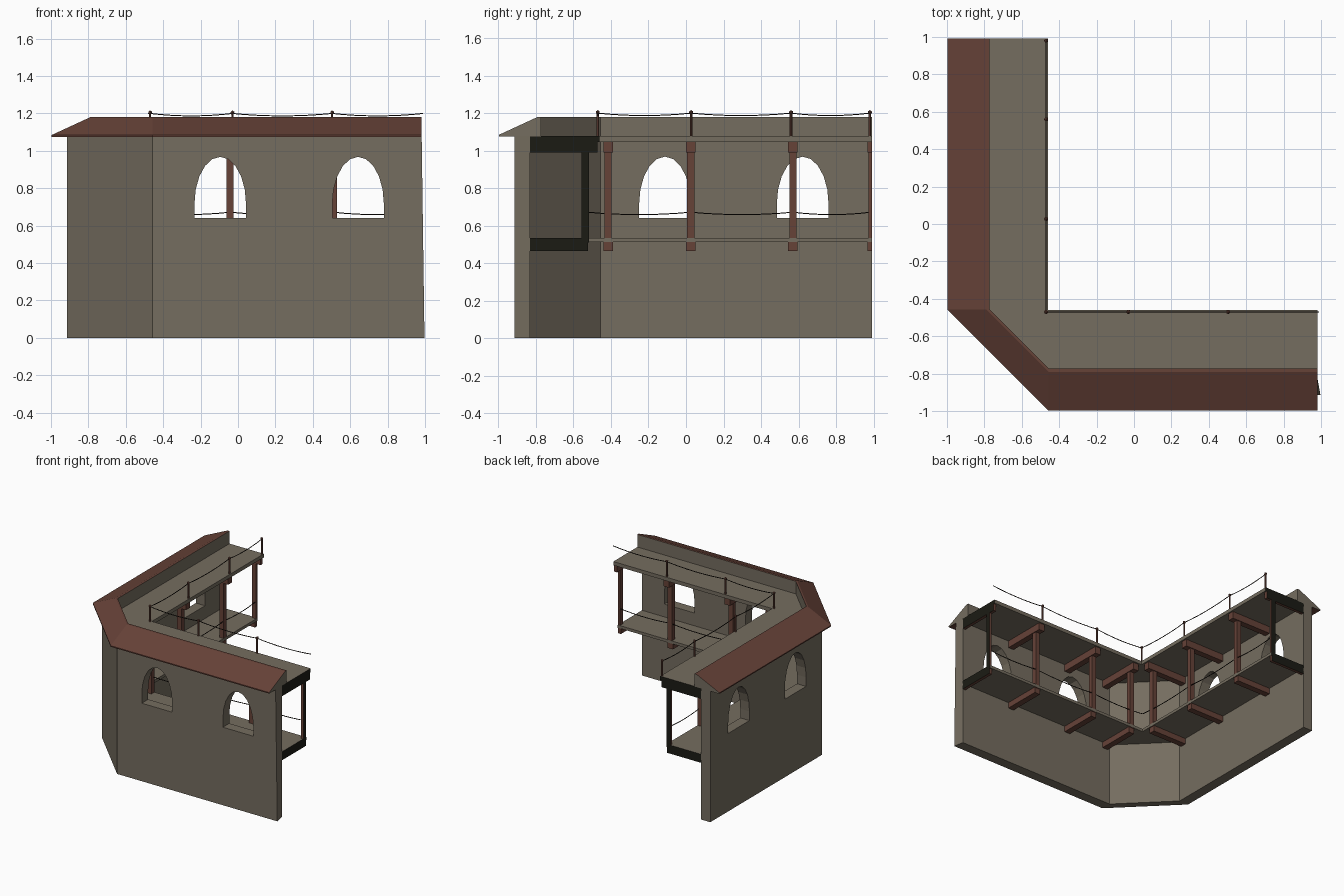
import bpy, bmesh, math

if "Cube" in bpy.data.objects:
    bpy.data.objects.remove(bpy.data.objects["Cube"])

BEND, END_X, END_Y = -0.457, 0.982, 0.992


def material(name, rgb):
    m = bpy.data.materials.new(name)
    m.diffuse_color = (*rgb, 1)
    m.use_nodes = True
    m.node_tree.nodes["Principled BSDF"].inputs["Base Color"].default_value = m.diffuse_color
    return m


STONE = material("stone", (0.178, 0.153, 0.115))
WOOD = material("red_brown_wood", (0.133, 0.054, 0.039))
DARK = material("dark_end_grain", (0.011, 0.011, 0.007))
ROPE = material("dark_rope", (0.014, 0.010, 0.007))


def finish(bm, name, mats, rule=None):
    bm.normal_update()
    bmesh.ops.recalc_face_normals(bm, faces=bm.faces)
    bm.normal_update()
    if rule:
        for f in bm.faces:
            f.material_index = rule(f)
    me = bpy.data.meshes.new(name)
    bm.to_mesh(me)
    bm.free()
    for m in mats:
        me.materials.append(m)
    ob = bpy.data.objects.new(name, me)
    bpy.context.collection.objects.link(ob)
    return ob


def route(d):
    """Corner path at distance d from the centre lines; shallow offsets get a square corner."""
    if d < 0.55:
        mid = [(-d, -d), (-d, -d)]
    else:
        mid = [(-d, BEND), (BEND, -d)]
    return [(-d, END_Y)] + mid + [(END_X, -d)]


def sweep(name, profile, mats, rule=None, tweak=None):
    """Sweep a (distance, height) profile along the chamfered corner path."""
    bm = bmesh.new()
    rings = [[bm.verts.new((*route(d)[i], z)) for d, z in profile] for i in range(4)]
    n = len(profile)
    for a, b in zip(rings, rings[1:]):
        for i in range(n):
            bm.faces.new((a[i], a[(i + 1) % n], b[(i + 1) % n], b[i]))
    bm.faces.new(rings[0])
    bm.faces.new(rings[-1][::-1])
    if tweak:
        tweak(rings)
    bmesh.ops.remove_doubles(bm, verts=bm.verts, dist=1e-5)
    return finish(bm, name, mats, rule)


def at_end(f):
    c = f.calc_center_median()
    return (f.normal.x > 0.9 and c.x > 0.97) or (f.normal.y > 0.9 and c.y > 0.97)


def place(wing, along, depth, z):
    """Wing 0 runs along x at the front, wing 1 along y at the left."""
    return (along, -depth, z) if wing == 0 else (-depth, along, z)


def beam(name, wing, a0, a1, d0, d1, z0, z1):
    bm = bmesh.new()
    bmesh.ops.create_cube(bm, size=1)
    for v in bm.verts:
        v.co = place(wing, a0 if v.co.x < 0 else a1, d0 if v.co.y < 0 else d1,
                     z0 if v.co.z < 0 else z1)
    return finish(bm, name, [WOOD, DARK], lambda f: int(at_end(f)))


# Wall, with the slightly kicked-out bottom corner
def kick(rings):
    rings[-1][0].co.x = 0.997


wall = sweep("wall", [(0.915, 0), (0.915, 1.077), (0.832, 1.077), (0.832, 0)], [STONE], None, kick)

# Arched windows cut through the wall
for wing, centers in ((0, (-0.095, 0.642)), (1, (-0.112, 0.622))):
    for k, c in enumerate(centers):
        pts = [(c + 0.138, 0.64)]
        pts += [(c + 0.138 * math.cos(t), 0.715 + 0.253 * math.sin(t))
                for t in (math.pi * i / 10 for i in range(11))]
        pts.append((c - 0.138, 0.64))
        bm = bmesh.new()
        near, far = ([bm.verts.new(place(wing, a, d, z)) for a, z in pts] for d in (0.75, 1.0))
        bm.faces.new(near)
        bm.faces.new(far[::-1])
        for i in range(len(pts)):
            j = (i + 1) % len(pts)
            bm.faces.new((near[i], near[j], far[j], far[i]))
        cutter = finish(bm, f"window_cutter_{wing}_{k}", [STONE])
        cutter.hide_render = True
        cutter.display_type = 'WIRE'
        mod = wall.modifiers.new("window", 'BOOLEAN')
        mod.operation, mod.solver, mod.object = 'DIFFERENCE', 'EXACT', cutter


# Sloped coping: brown outside, stone on the inner side and ends
def coping_rule(f):
    n = f.normal
    if at_end(f):
        return 0
    return 0 if abs(n.z) < 0.1 and n.x + n.y > 0 else 1


sweep("roof_coping", [(0.998, 1.075), (0.998, 1.084), (0.79, 1.18), (0.772, 1.18),
                      (0.772, 1.075)], [STONE, WOOD], coping_rule)

# Upper and lower walkways, dark at the cut ends
for name, edge, z0, z1 in (("upper_walkway", 0.46, 1.047, 1.077), ("lower_walkway", 0.517, 0.512, 0.535)):
    sweep(name, [(0.835, z0), (0.835, z1), (edge, z1), (edge, z0)], [STONE, DARK],
          lambda f: int(at_end(f)))

# Posts and cross beams; the last frame on each wing is cut off by the end
for wing, stations, end in ((0, (-0.415, -0.043, 0.51), END_X), (1, (-0.415, 0.025, 0.57), END_Y)):
    for k, s in enumerate(stations + (end,)):
        hi = 0 if s == end else 1
        tag = f"{wing}_{k}"
        beam("post_" + tag, wing, s - 0.019, s + 0.019 * hi, 0.518, 0.556, 0.51, 1.0)
        beam("upper_beam_" + tag, wing, s - 0.025, s + 0.025 * hi, 0.472, 0.835, 0.99, 1.048)
        beam("lower_beam_" + tag, wing, s - 0.025, s + 0.025 * hi, 0.523, 0.835, 0.465, 0.513)

# Rail posts with small knobs
rail = 0.47
spots = [(-rail, y) for y in (0.98, 0.56, 0.027, -rail)] + [(x, -rail) for x in (-0.03, 0.503)]
for k, (x, y) in enumerate(spots):
    bm = bmesh.new()
    bmesh.ops.create_cone(bm, cap_ends=True, segments=6, radius1=0.007, radius2=0.007, depth=0.13)
    bmesh.ops.translate(bm, verts=bm.verts, vec=(x, y, 1.135))
    finish(bm, f"rail_post_{k}", [WOOD])
    bm = bmesh.new()
    bmesh.ops.create_icosphere(bm, subdivisions=1, radius=0.012)
    bmesh.ops.translate(bm, verts=bm.verts, vec=(x, y, 1.204))
    finish(bm, f"rail_knob_{k}", [WOOD])


# Sagging ropes
def rope(name, stops, z, sag):
    cu = bpy.data.curves.new(name, 'CURVE')
    cu.dimensions, cu.bevel_depth, cu.bevel_resolution = '3D', 0.003, 1
    pts = []
    for (x0, y0), (x1, y1) in zip(stops, stops[1:]):
        for i in range(8):
            t = i / 8
            pts.append((x0 + (x1 - x0) * t, y0 + (y1 - y0) * t, z - sag * 4 * t * (1 - t), 1))
    pts.append((*stops[-1], z, 1))
    sp = cu.splines.new('POLY')
    sp.points.add(len(pts) - 1)
    for p, co in zip(sp.points, pts):
        p.co = co
    cu.materials.append(ROPE)
    bpy.context.collection.objects.link(bpy.data.objects.new(name, cu))


rope("upper_rope", spots + [(0.99, -rail)], 1.2, 0.013)
low = 0.525
rope("lower_rope", [(-low, y) for y in (0.985, 0.57, 0.025, -low)]
     + [(x, -low) for x in (-0.043, 0.51, 0.98)], 0.672, 0.013)
